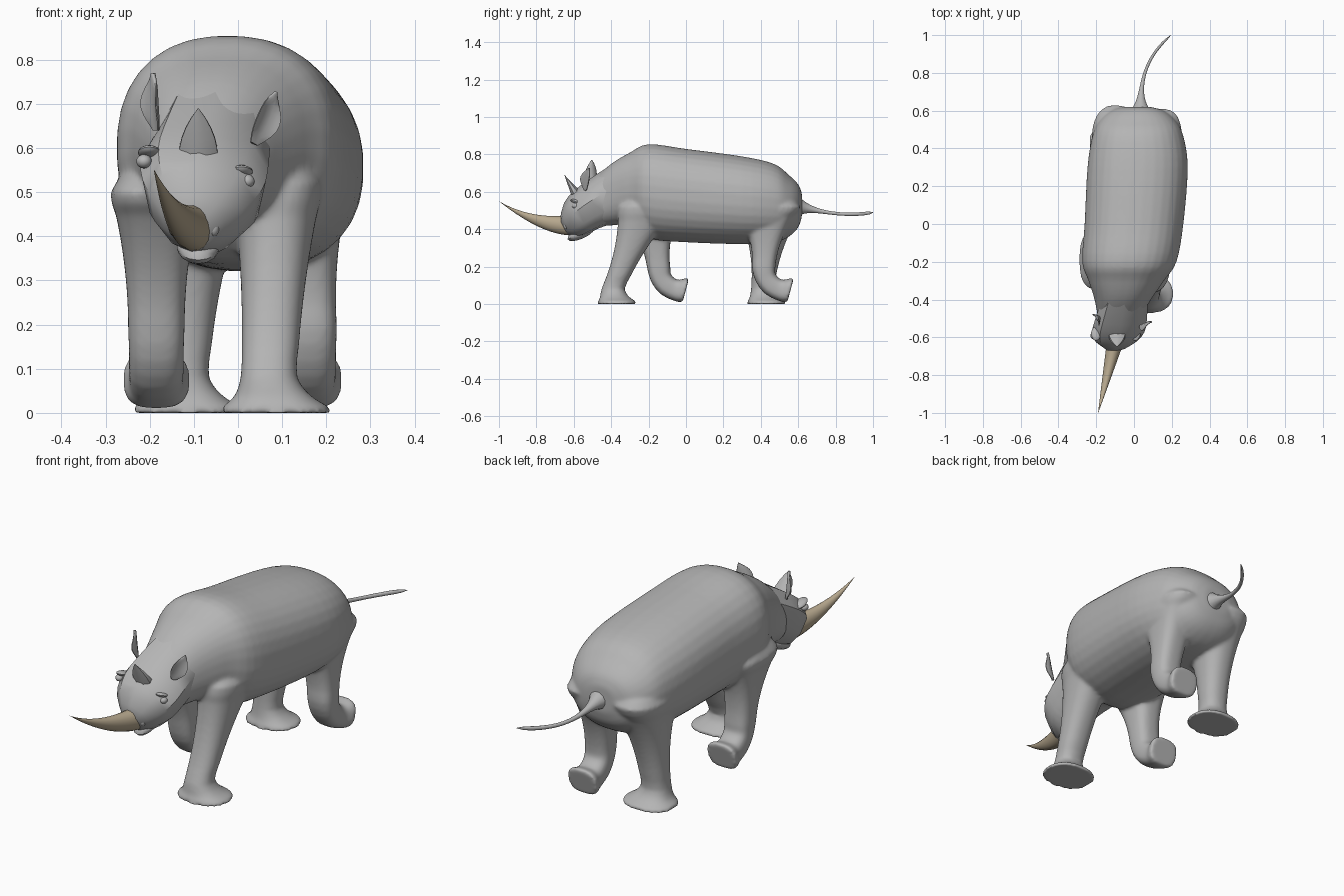
import bpy, bmesh
from math import sin, cos, pi, radians
from mathutils import Vector

cube = bpy.data.objects.get("Cube")
if cube:
    bpy.data.objects.remove(cube)


def material(name, rgb):
    mat = bpy.data.materials.new(name)
    mat.use_nodes = True
    mat.diffuse_color = (*rgb, 1)
    shader = next(node for node in mat.node_tree.nodes if node.type == 'BSDF_PRINCIPLED')
    shader.inputs["Base Color"].default_value = (*rgb, 1)
    return mat


HIDE = material("grey hide", (.46, .46, .46))
HORN = material("tan horn", (.47, .39, .27))


def select(objects):
    bpy.ops.object.select_all(action='DESELECT')
    for ob in objects:
        ob.select_set(True)
    bpy.context.view_layer.objects.active = objects[0]


def finish(name, bm, mat):
    bmesh.ops.recalc_face_normals(bm, faces=bm.faces)
    mesh = bpy.data.meshes.new(name)
    bm.to_mesh(mesh)
    bm.free()
    mesh.materials.append(mat)
    ob = bpy.data.objects.new(name, mesh)
    bpy.context.collection.objects.link(ob)
    select([ob])
    bpy.ops.object.shade_smooth_by_angle(angle=radians(40))
    return ob


def smooth_rows(rows, steps):
    """Interpolate ring parameters along a Catmull-Rom spline."""
    rows = [Vector(row) for row in rows]
    result = []
    for i, (start, end) in enumerate(zip(rows, rows[1:])):
        before, after = rows[max(i - 1, 0)], rows[min(i + 2, len(rows) - 1)]
        tangent_in, tangent_out = (end - before) / 2, (after - start) / 2
        for step in range(steps):
            t = step / steps
            ease = t * t * (3 - 2 * t)
            result.append(start.lerp(end, ease) + tangent_in * t * (1 - t) ** 2
                          - tangent_out * t * t * (1 - t))
    return result + rows[-1:]


def rounded(value, power):
    return abs(value) ** (2 / power) * (1 if value > 0 else -1)


def loft(name, rows, mat=HIDE, sides=32, steps=1, power=2, flare=0, roll=0):
    """Skin rings given as (x, y, z, half width, half depth, tilt in degrees)."""
    bm = bmesh.new()
    loops = []
    for x, y, z, width, depth, tilt in smooth_rows(rows, steps):
        lean, loop = radians(tilt), []
        for k in range(sides):
            angle = 2 * pi * (k + .5) / sides
            across, along = rounded(cos(angle), power), rounded(sin(angle), power)
            u, v = width * across * (1 + flare * along), depth * along
            loop.append(bm.verts.new((x + u, y + v * cos(lean), z + v * sin(lean) - roll * u)))
        loops.append(loop)
    for near, far in zip(loops, loops[1:]):
        for k in range(sides):
            nxt = (k + 1) % sides
            bm.faces.new((near[k], near[nxt], far[nxt], far[k]))
    bm.faces.new(loops[0])
    bm.faces.new(loops[-1])
    return finish(name, bm, mat)


def sweep(name, rule, count, **options):
    """Loft rings that a rule gives for t from 0 to 1."""
    return loft(name, [rule(i / count) for i in range(count + 1)], **options)


def ball(name, location, size, pitch=0):
    bm = bmesh.new()
    bmesh.ops.create_uvsphere(bm, u_segments=14, v_segments=8, radius=1)
    bmesh.ops.scale(bm, vec=size, verts=bm.verts)
    ob = finish(name, bm, HIDE)
    ob.location, ob.rotation_euler.x = location, radians(pitch)


def spine_x(y):
    """The body curves gently sideways from tail to nose."""
    return .1 * y - .12 * y * y


# Trunk: y, top, bottom, half width
trunk = [(.62, .59, .47, .07), (.6, .64, .41, .14), (.55, .69, .36, .2), (.47, .75, .33, .24),
         (.3, .79, .32, .266), (0, .83, .33, .262), (-.2, .855, .35, .25), (-.3, .81, .42, .2),
         (-.4, .75, .42, .15), (-.5, .66, .41, .11)]
body = loft("body", [(spine_x(y), y, (top + low) / 2, half, (top - low) / 2, 90)
                     for y, top, low, half in trunk], steps=4, power=2.3)


def limb(hip, ankle, thick):
    """Domed hip, then rings tapering down to the ankle."""
    x, y, z = hip
    rows = [(x * .7, y, z + .12, thick * .3, thick * .4, 0),
            (x * .9, y, z + .06, thick * .75, thick, 0)]
    for i in range(7):
        t = i / 6
        bulk = (1 - t) ** 2
        rows.append((*Vector(hip).lerp(Vector(ankle), t), .064 + (thick - .06) * bulk,
                     .062 + thick * bulk, 0))
    return rows


def planted_leg(name, hip, ankle, thick):
    x, y, _ = ankle
    foot = [(x + .01, y + .01, .035, .09, .08, 0), (x + .015, y + .02, .015, .12, .1, 0),
            (x + .015, y + .02, 0, .125, .103, 0)]
    return loft(name, limb(hip, ankle, thick) + foot, steps=2, power=2.3)


def lifted_leg(name, hip, ankle, thick):
    """The lower leg curls back along an arc and shows its sole."""
    x, y, z = ankle
    rows, radius = limb(hip, ankle, thick), .12
    for tilt in (25, 50, 75):
        a = radians(tilt)
        rows.append((x, y + radius * (1 - cos(a)), z - radius * sin(a), .062, .056, tilt))
    heel_y, heel_z = rows[-1][1:3]
    rows.append((x, heel_y + .035, heel_z, .075, .066, 75))
    rows.append((x, heel_y + .055, heel_z, .075, .066, 75))
    return loft(name, rows, steps=2, power=2.8)


# Walking legs, blended with the trunk into one skin
legs = [planted_leg("left_front_leg", (.09, -.2, .52), (.07, -.39, .08), .1),
        lifted_leg("right_front_leg", (-.185, -.19, .5), (-.185, -.145, .19), .1),
        planted_leg("right_rear_leg", (-.1, .45, .52), (-.13, .41, .08), .12),
        lifted_leg("left_rear_leg", (.14, .44, .52), (.16, .415, .19), .11)]
select([body] + legs)
bpy.ops.object.join()
blend = body.modifiers.new("blend", 'REMESH')
blend.mode, blend.voxel_size, blend.use_smooth_shade = 'VOXEL', .008, True
soften = body.modifiers.new("soften", 'SMOOTH')
soften.factor, soften.iterations = .5, 10

# Angular head, rolled slightly: y, z, half width, half depth
skull = [(-.4, .585, .12, .15), (-.5, .53, .135, .13), (-.56, .49, .135, .12),
         (-.61, .45, .105, .1), (-.65, .41, .045, .05)]
loft("head", [(spine_x(y) + .01, y, z, width, depth, 60 - 90 * y)
              for y, z, width, depth in skull],
     sides=10, steps=2, power=2.2, flare=.2, roll=.17)
ball("lower_jaw", (-.09, -.56, .38), (.05, .08, .03), 25)

# Long front horn and short brow horn
sweep("front_horn", lambda t: (-.1 - .09 * t, -.63 - .37 * t, .42 + .13 * t ** 2,
                               .045 * (1.01 - t), .052 * (1.01 - t ** 1.3), 90 + 28 * t),
      14, mat=HORN, sides=16)
sweep("brow_horn", lambda t: (-.09, -.58 - .07 * t, .58 + .11 * t, .047 * (1.02 - t * t),
                              .032 * (1.02 - t), 15), 5, sides=8)


# Cupped leaf-shaped ears
def ear(name, location, turn):
    ob = sweep(name, lambda t: (0, 0, .13 * t, .036 * sin(pi * (.1 + .88 * t)), .006, 0),
               8, sides=12)
    for vert in ob.data.vertices:
        vert.co.y -= 14 * vert.co.x ** 2
    ob.location, ob.rotation_euler = location, [radians(angle) for angle in turn]


ear("left_ear", (.035, -.54, .61), (8, 24, 42))
ear("right_ear", (-.185, -.495, .64), (5, 2, -60))

# Eyes with heavy brows, and nostrils
for side, out, x, z in (("left", 1, .02, .525), ("right", -1, -.213, .57)):
    ball(side + "_eye", (x, -.59, z), (.018, .02, .016))
    ball(side + "_brow", (x - out * .012, -.58, z + .02), (.026, .04, .012), -18)
    ball(side + "_nostril", (-.1 + out * .045, -.64, .42), (.013, .014, .02))


# Thin tail, thick at the root, swept to one side, with a small tuft
def tail_ring(t):
    radius = (.008 + .06 * (1 - t) ** 7 + .004 * t ** 8) * (1.1 - t ** 20)
    return (.035 + .16 * t ** 3, .58 + .42 * t, .53 - .05 * sin(2.2 * t), radius, radius, 90)


sweep("tail", tail_ring, 24, sides=12)
